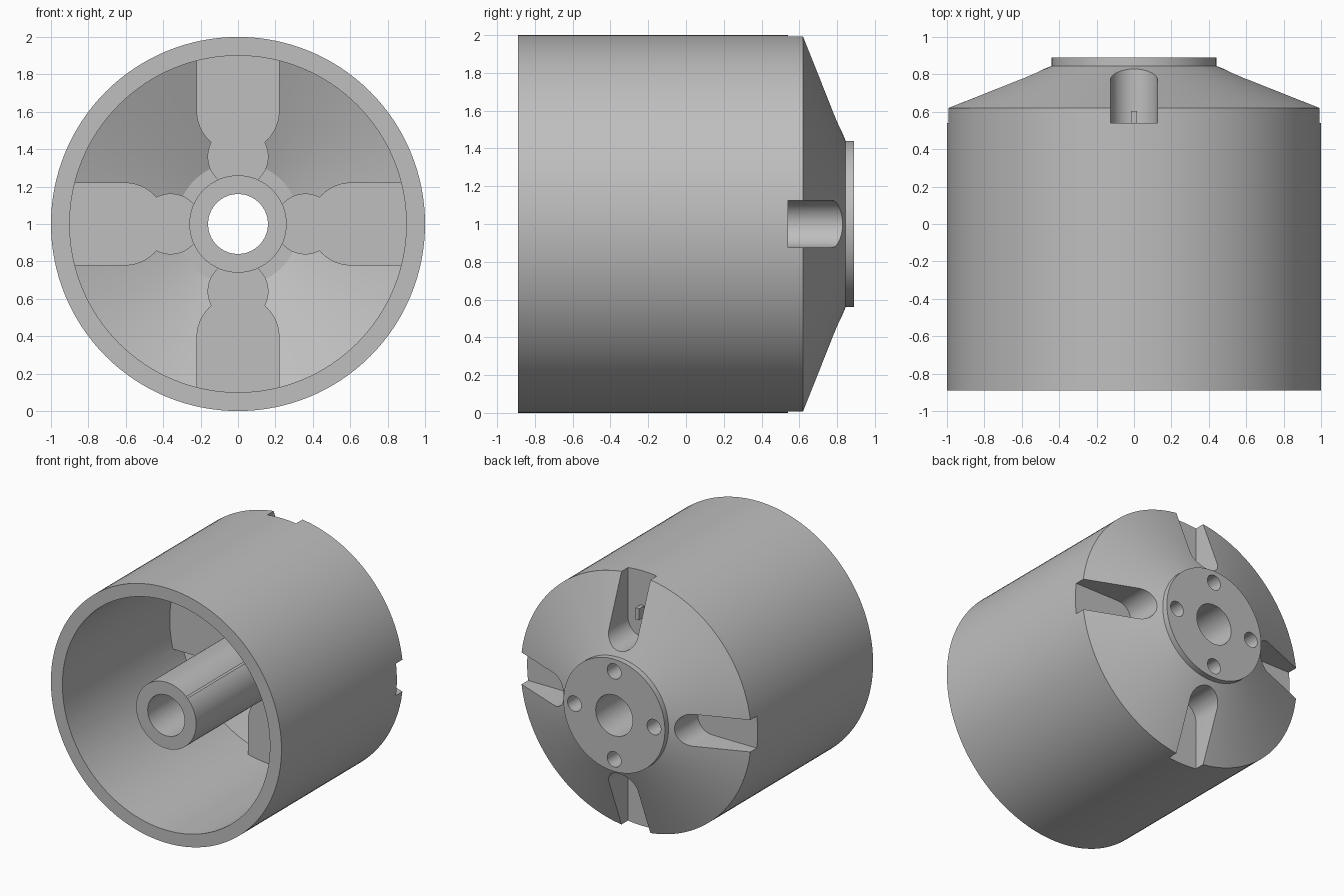
import bpy, bmesh, math
from mathutils import Matrix, Vector

if "Cube" in bpy.data.objects:
    bpy.data.objects.remove(bpy.data.objects["Cube"])

SEGMENTS = 128
CENTRE = Vector((0, 0, 1))

grey = bpy.data.materials.new("plain grey")
grey.use_nodes = True
grey.diffuse_color = (0.52, 0.52, 0.52, 1)
grey.node_tree.nodes["Principled BSDF"].inputs["Base Color"].default_value = grey.diffuse_color


def make_object(name, bm):
    bmesh.ops.recalc_face_normals(bm, faces=bm.faces)
    mesh = bpy.data.meshes.new(name)
    bm.to_mesh(mesh)
    bm.free()
    obj = bpy.data.objects.new(name, mesh)
    bpy.context.collection.objects.link(obj)
    mesh.materials.append(grey)
    return obj


def lathe(name, profile):
    """Turn a closed (radius, y) outline around the y axis."""
    bm = bmesh.new()
    rings = []
    for i in range(SEGMENTS):
        a = 2 * math.pi * i / SEGMENTS
        rings.append([bm.verts.new(CENTRE + Vector((r * math.cos(a), y, r * math.sin(a))))
                      for r, y in profile])
    n = len(profile)
    for i, ring in enumerate(rings):
        after = rings[(i + 1) % SEGMENTS]
        for j in range(n):
            k = (j + 1) % n
            bm.faces.new((ring[j], ring[k], after[k], after[j]))
    return make_object(name, bm)


def prism(name, outline, y0, y1, turn):
    """Extrude an (x, z) outline along y, turned about the axle."""
    bm = bmesh.new()
    spin = Matrix.Rotation(turn, 3, 'Y')
    face = bm.faces.new([bm.verts.new(CENTRE + spin @ Vector((x, y0, z))) for x, z in outline])
    grown = bmesh.ops.extrude_face_region(bm, geom=[face])
    moved = [g for g in grown["geom"] if isinstance(g, bmesh.types.BMVert)]
    bmesh.ops.translate(bm, verts=moved, vec=(0, y1 - y0, 0))
    return make_object(name, bm)


def circle(radius, middle, count=40):
    return [(radius * math.cos(2 * math.pi * i / count),
             middle + radius * math.sin(2 * math.pi * i / count)) for i in range(count)]


def round_slot(radius, middle, outer, count=24):
    arc = [(radius * math.cos(math.pi * (1 + i / count)),
            middle + radius * math.sin(math.pi * (1 + i / count))) for i in range(count + 1)]
    return arc + [(radius, outer), (-radius, outer)]


def subtract(target, cutter):
    cutter.hide_render = True
    mod = target.modifiers.new("cut", 'BOOLEAN')
    mod.operation = 'DIFFERENCE'
    mod.solver = 'EXACT'
    mod.object = cutter
    graph = bpy.context.evaluated_depsgraph_get()
    mesh = bpy.data.meshes.new_from_object(target.evaluated_get(graph))
    target.modifiers.clear()
    target.data = mesh
    bpy.data.objects.remove(cutter)


TURNS = [i * math.pi / 2 for i in range(4)]

# Drum with conical back, raised hub disc and through bore
body = lathe("drum_body", [(0.16, -0.89), (1, -0.89), (1, 0.62), (0.44, 0.845),
                           (0.44, 0.89), (0.16, 0.89)])

# Hollow front, leaving the centre tube, slot housings and screw bosses solid
cavity = lathe("cavity_cutter", [(0.26, -1), (0.9, -1), (0.9, 0.55), (0.33, 0.785), (0.26, 0.785)])
for turn in TURNS:
    subtract(cavity, prism("housing", round_slot(0.222, 0.605, 1.2), 0.44, 1.2, turn))
    subtract(cavity, prism("boss", circle(0.163, 0.36), 0.44, 1.2, turn))
subtract(body, cavity)

# Radial slots in the cone and screw holes in the hub disc
for turn in TURNS:
    subtract(body, prism("slot_cutter", round_slot(0.125, 0.605, 1.2), 0.54, 1.2, turn))
    subtract(body, prism("screw_cutter", circle(0.06, 0.345), 0.54, 1.2, turn))

body.data.materials.clear()
body.data.materials.append(grey)
for p in body.data.polygons:
    p.material_index = 0

# Small locating key on the floor of the top slot
prism("locating_key", [(-0.015, 0.64), (0.015, 0.64), (0.015, 0.73), (-0.015, 0.73)], 0.52, 0.605, 0)

# Smooth the turned surfaces, keep machined edges crisp
bpy.ops.object.select_all(action='DESELECT')
body.select_set(True)
bpy.context.view_layer.objects.active = body
bpy.ops.object.shade_smooth_by_angle(angle=math.radians(15))
